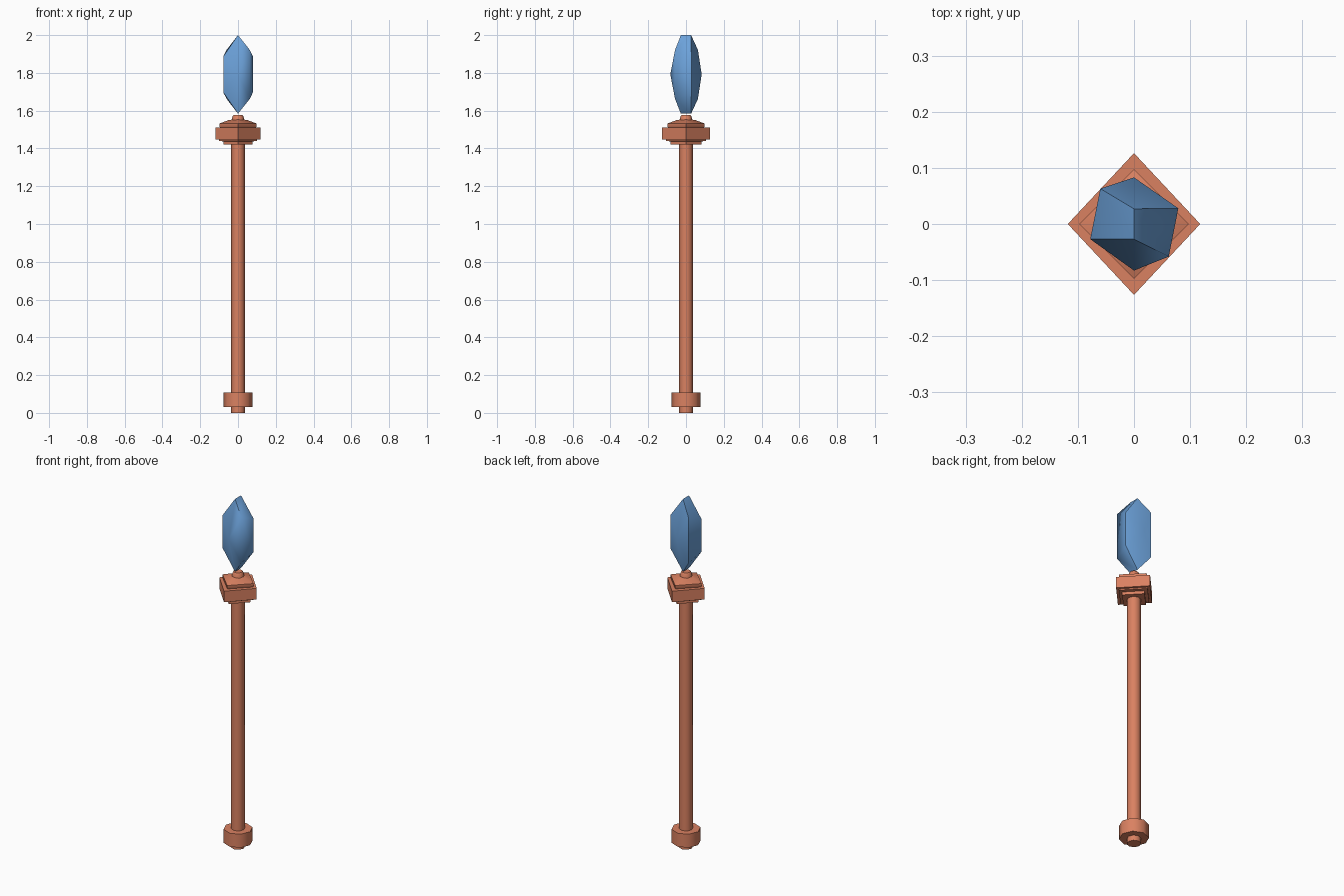
import bpy, bmesh, math

if "Cube" in bpy.data.objects:
    bpy.data.objects.remove(bpy.data.objects["Cube"])


def finish(name, bm, mat, angle):
    bmesh.ops.recalc_face_normals(bm, faces=bm.faces)
    me = bpy.data.meshes.new(name)
    bm.to_mesh(me)
    bm.free()
    me.materials.append(mat)
    ob = bpy.data.objects.new(name, me)
    bpy.context.collection.objects.link(ob)
    bpy.ops.object.select_all(action='DESELECT')
    ob.select_set(True)
    bpy.context.view_layer.objects.active = ob
    bpy.ops.object.shade_smooth_by_angle(angle=math.radians(angle))
    return ob


def material(name, color):
    m = bpy.data.materials.new(name)
    m.diffuse_color = color
    m.use_nodes = True
    m.node_tree.nodes["Principled BSDF"].inputs["Base Color"].default_value = m.diffuse_color
    return m


def turned(name, profile, sides, mat, sy=1.0, angle=50):
    """Stack of n-sided rings from (radius, z) pairs, capped at both ends."""
    bm = bmesh.new()
    rings = []
    for r, z in profile:
        rings.append([bm.verts.new((r * math.cos(2 * math.pi * i / sides),
                                    r * sy * math.sin(2 * math.pi * i / sides), z))
                      for i in range(sides)])
    for a, b in zip(rings, rings[1:]):
        for i in range(sides):
            j = (i + 1) % sides
            bm.faces.new((a[i], a[j], b[j], b[i]))
    bm.faces.new(rings[0])
    bm.faces.new(rings[-1])
    return finish(name, bm, mat, angle)


copper = material("copper", (0.70, 0.22, 0.12, 1))
blue = material("blue_crystal", (0.15, 0.36, 0.70, 1))

# Shaft and foot collar
turned("shaft", [(0.036, 0), (0.036, 1.44)], 8, copper)
turned("foot_collar", [(0.076, 0.03), (0.076, 0.107)], 8, copper)

# Four-sided head: lower plate, main block, stepped cap
turned("head_lower_plate", [(0.078, 1.42), (0.078, 1.437), (0.10, 1.44), (0.10, 1.455)],
       4, copper, 1.06)
turned("head_block", [(0.118, 1.447), (0.118, 1.51)], 4, copper, 1.07)
turned("head_cap", [(0.085, 1.505), (0.098, 1.515), (0.098, 1.532), (0.05, 1.55), (0.03, 1.553)],
       4, copper, 1.0)
turned("finial", [(0.034, 1.545), (0.03, 1.567), (0.024, 1.577)], 8, copper)

# Crystal: six-sided body with chisel edges at both ends
bm = bmesh.new()
for s in (1, -1):
    for x, y, dz in ((0, 0.027, 0.208), (0, -0.027, 0.208), (0.079, 0.028, 0.095),
                     (-0.078, -0.027, 0.095), (0.062, -0.058, 0.13), (-0.06, 0.063, 0.13)):
        bm.verts.new((x, y, 1.792 + s * dz))
    bm.verts.new((0, 0.083 * s, 1.792))
bmesh.ops.convex_hull(bm, input=bm.verts)
finish("crystal", bm, blue, 60)
